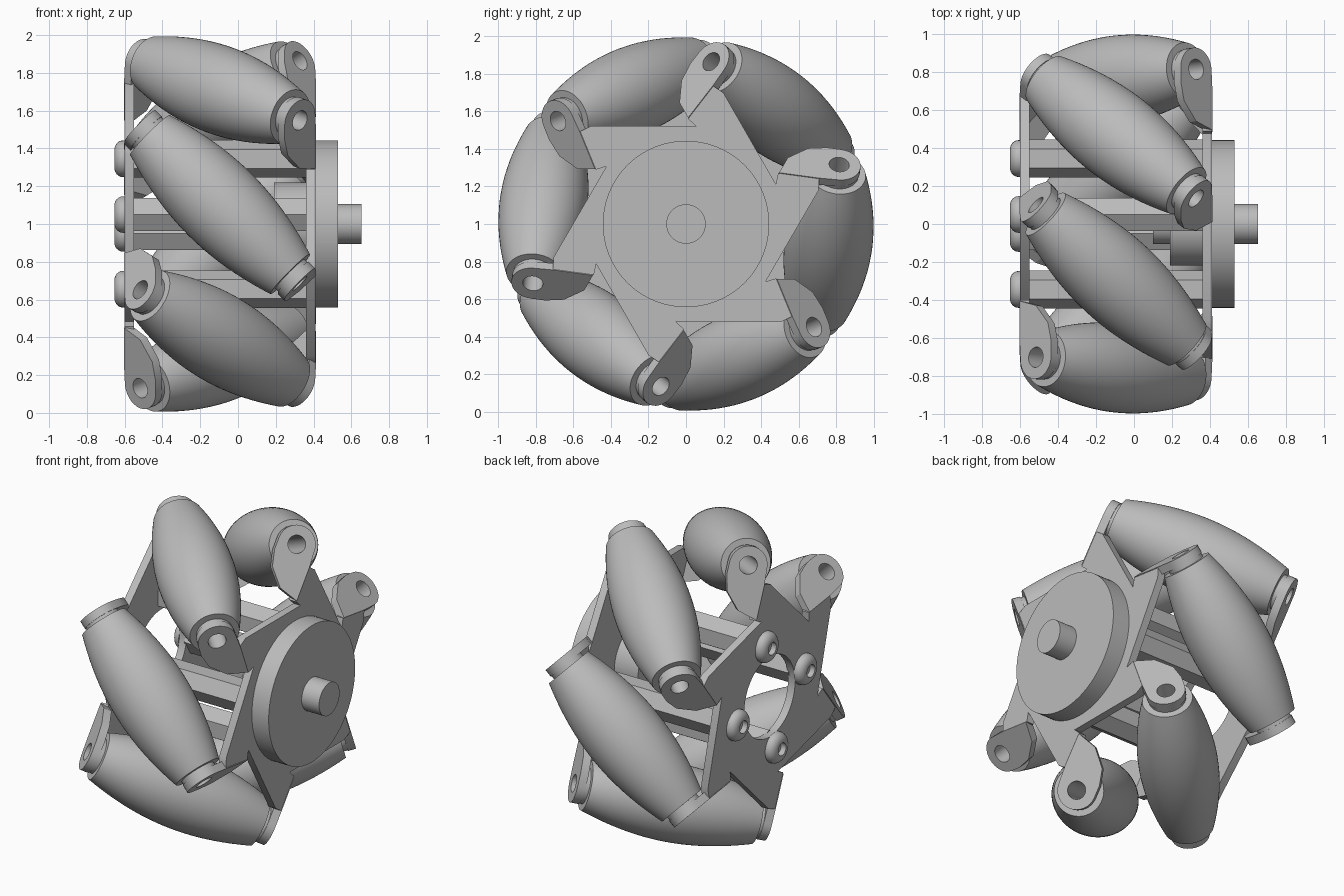
import bpy, bmesh
from math import sin, cos, pi, radians, sqrt
from mathutils import Matrix, Vector

if "Cube" in bpy.data.objects:
    bpy.data.objects.remove(bpy.data.objects["Cube"])

grey = bpy.data.materials.new("grey metal")
grey.use_nodes = True
grey.diffuse_color = (0.5, 0.5, 0.5, 1)
grey.node_tree.nodes["Principled BSDF"].inputs["Base Color"].default_value = grey.diffuse_color

CENTRE = Matrix.Translation((-0.095, 0, 1))
FIRST = radians(52.3)       # angle of the first roller around the axle
TILT = sqrt(0.5)
PITCH_R, HOLE_R, SHEET = 0.766, 0.054, 0.05
TAB_S = 0.573               # tab distance from roller middle
PLATE_X = 0.48              # plate distance from wheel middle


def finish(bm, name):
    bmesh.ops.remove_doubles(bm, verts=bm.verts, dist=1e-5)
    bmesh.ops.recalc_face_normals(bm, faces=bm.faces)
    mesh = bpy.data.meshes.new(name)
    bm.to_mesh(mesh)
    bm.free()
    mesh.materials.append(grey)
    for p in mesh.polygons:
        p.use_smooth = True
    mesh.set_sharp_from_angle(angle=radians(30))
    return mesh


def place(mesh, matrix, name):
    ob = bpy.data.objects.new(name, mesh)
    ob.matrix_world = matrix
    bpy.context.collection.objects.link(ob)
    return ob


def lathe(name, profile, steps=48, closed=False):
    """Spin (axial, radius) points about local z."""
    bm = bmesh.new()
    vs = [bm.verts.new((r, 0, a)) for a, r in profile]
    es = [bm.edges.new(pair) for pair in zip(vs, vs[1:])]
    if closed:
        es.append(bm.edges.new((vs[-1], vs[0])))
    bmesh.ops.spin(bm, geom=vs + es, axis=(0, 0, 1), cent=(0, 0, 0),
                   steps=steps, angle=2 * pi)
    return finish(bm, name)


def rod(name, a, b, r, steps=48):
    return lathe(name, [(a, 0), (a, r), (b, r), (b, 0)], steps)


def circle(cx, cy, r, n=32):
    return [(cx + r * cos(2 * pi * i / n), cy + r * sin(2 * pi * i / n)) for i in range(n)]


def sheet(name, loops):
    """Flat sheet in local xy, centred on z, first loop outside, others holes."""
    bm = bmesh.new()
    for loop in loops:
        vs = [bm.verts.new((x, y, -SHEET / 2)) for x, y in loop]
        for i, v in enumerate(vs):
            bm.edges.new((v, vs[i - 1]))
    bmesh.ops.triangle_fill(bm, edges=bm.edges[:], use_beauty=True, normal=(0, 0, 1))
    ext = bmesh.ops.extrude_face_region(bm, geom=bm.faces[:])
    verts = [g for g in ext["geom"] if isinstance(g, bmesh.types.BMVert)]
    bmesh.ops.translate(bm, verts=verts, vec=(0, 0, SHEET))
    return finish(bm, name)


def frame(x, y, z, origin):
    m = Matrix((x, y, z)).transposed().to_4x4()
    m.translation = origin
    return m


# Local arm frame: x along the axle, y against the turn, z outward
AXIS = Vector((TILT, -TILT, 0))
WIDE = Vector((-TILT, -TILT, 0))
UP = Vector((0, 0, 1))

# Barrel roller whose outline follows the wheel rim, with a bore through it
barrel = []
for i in range(21):
    s = -0.525 + 1.05 * i / 20
    barrel.append((s, 1.0 - sqrt(PITCH_R ** 2 + s * s / 2)))
end = TAB_S - SHEET / 2
profile = ([(-end, HOLE_R), (-end, 0.11), (-0.525, 0.11)] + barrel
           + [(0.525, 0.11), (end, 0.11), (end, HOLE_R)])
roller = lathe("roller", profile, 64, closed=True)
roller_m = frame(UP.cross(AXIS), UP.cross(AXIS).cross(AXIS) * -1, AXIS, UP * PITCH_R)

# Bent tab with rounded end: local x outward, local y across
bend = -0.106
tab_r = 0.115
outline = [(0.67, bend - 0.015), (0.455, bend - 0.015), (0.49, 0.0), (0.59, 0.09), (0.69, tab_r)]
outline += [(PITCH_R + tab_r * sin(a), tab_r * cos(a))
            for a in [pi * i / 16 for i in range(17)]]
tab = sheet("tab", [outline, circle(PITCH_R, 0, HOLE_R)])
tab_m = frame(UP, WIDE, UP.cross(WIDE), AXIS * TAB_S)

# Star plate: each arm gives an inner corner, two bend corners and a shoulder
star = []
for k in range(6):
    turn = k * pi / 3
    for out, t in [(0.675, 0.27), (0.67, 0.335), (0.45, 0.335), (0.445, 0.275)]:
        star.append((out * cos(turn) - t * sin(turn), out * sin(turn) + t * cos(turn)))
plate = sheet("outer_plate", [star])
holed_plate = sheet("inner_plate", [star, circle(0, 0, 0.26, 48)])
plate_m = frame(UP, Vector((0, -1, 0)), Vector((1, 0, 0)), Vector((PLATE_X, 0, 0)))

spin = CENTRE @ Matrix.Rotation(FIRST - pi / 2, 4, 'X')
flip = Matrix.Rotation(pi, 4, 'Z')
place(plate, spin @ plate_m, "outer_plate")
place(holed_plate, spin @ flip @ plate_m, "inner_plate")

for k in range(6):
    arm = CENTRE @ Matrix.Rotation(FIRST - pi / 2 + k * pi / 3, 4, 'X')
    place(roller, arm @ roller_m, f"roller_{k + 1}")
    place(tab, arm @ tab_m, f"outer_tab_{k + 1}")
    place(tab, arm @ flip @ tab_m, f"inner_tab_{k + 1}")

# Hub, collar and axle, along the wheel axis
along_x = Matrix.Translation((0, 0, 1)) @ Matrix.Rotation(pi / 2, 4, 'Y')
place(rod("hub_disc", 0.41, 0.53, 0.443, 96), along_x, "hub_disc")
place(rod("hub_collar", 0.19, 0.37, 0.22), along_x, "hub_collar")
place(rod("axle", 0.1, 0.655, 0.105), along_x, "axle")

# Four hexagonal spacers with domed socket bolts
spacer = rod("spacer", -0.56, 0.37, 0.1, 6)
dome = [(-0.6, 0), (-0.6, 0.097)]
dome += [(-0.61 - 0.045 * sin(a), 0.045 + 0.052 * cos(a)) for a in [pi / 2 * i / 6 for i in range(7)]]
dome += [(-0.655, 0.04), (-0.62, 0.04), (-0.62, 0)]
bolt = lathe("bolt_head", dome, 30)
for k in range(4):
    turn = Matrix.Translation((0, 0, 1)) @ Matrix.Rotation(k * pi / 2, 4, 'X')
    m = turn @ Matrix.Translation((0, 0.05, 0.345)) @ Matrix.Rotation(pi / 2, 4, 'Y')
    place(spacer, m, f"spacer_{k + 1}")
    place(bolt, m, f"bolt_head_{k + 1}")
